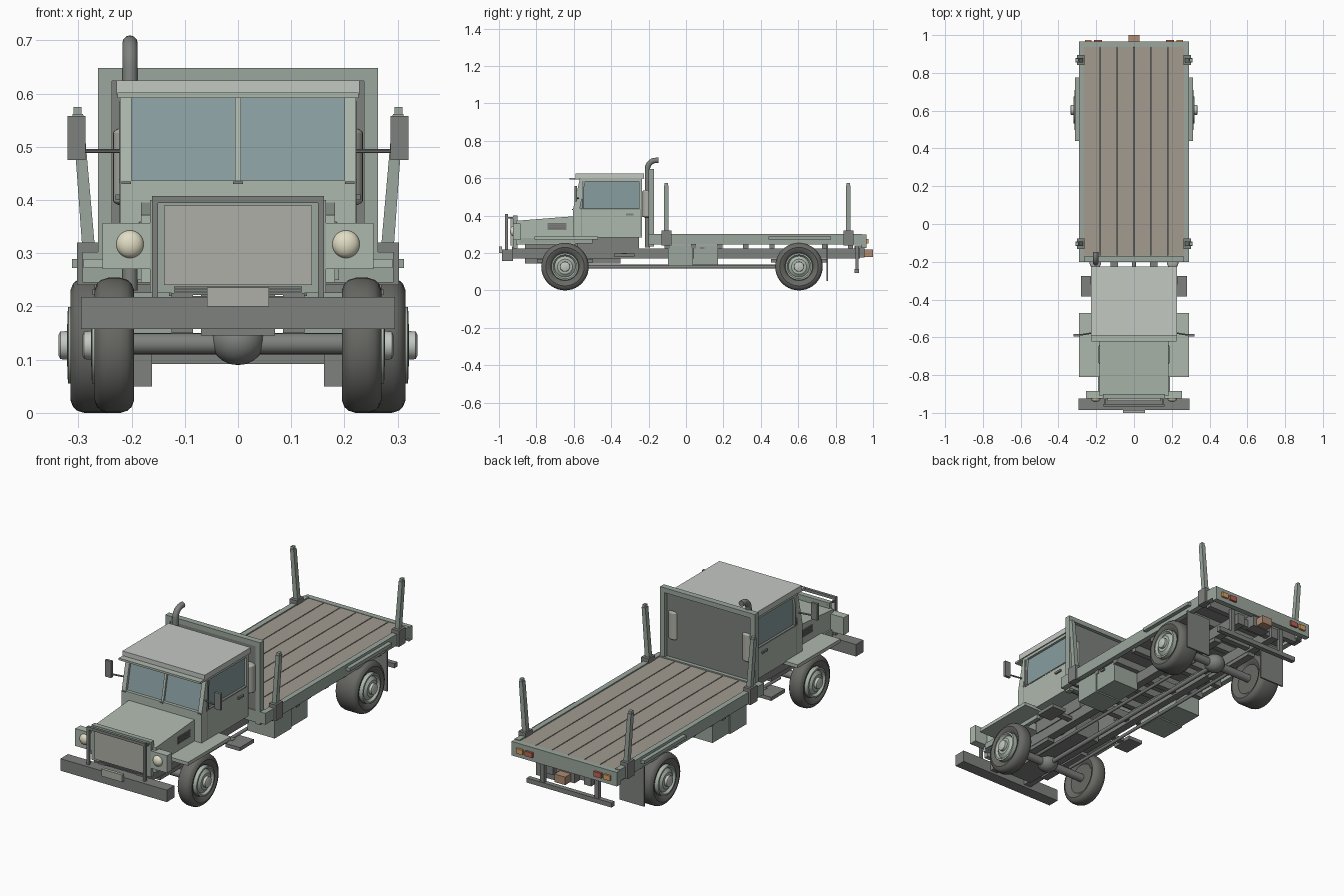
import bpy, bmesh, math
from mathutils import Vector

if "Cube" in bpy.data.objects:
    bpy.data.objects.remove(bpy.data.objects["Cube"])

def mat(name, r, g, b):
    m = bpy.data.materials.new(name)
    m.diffuse_color = (r, g, b, 1)
    m.use_nodes = True
    m.node_tree.nodes["Principled BSDF"].inputs["Base Color"].default_value = m.diffuse_color
    return m

BODY = mat("body_green", .42, .48, .42)
BED = mat("bed_green", .33, .39, .34)
PALE = mat("roof_grey", .55, .58, .54)
DARK = mat("dark_metal", .21, .22, .21)
TYRE = mat("rubber", .14, .14, .13)
GLASS = mat("glass", .25, .34, .35)
WOOD = mat("deck_wood", .36, .33, .28)
GRILLE = mat("grille_grey", .42, .43, .38)
CREAM = mat("lamp_cream", .75, .72, .55)
RED = mat("lamp_red", .5, .12, .08)
AMBER = mat("lamp_amber", .7, .36, .12)
RUST = mat("hitch_rust", .42, .26, .17)

def finish(name, bm, m, mirror=False, smooth=False):
    bmesh.ops.recalc_face_normals(bm, faces=bm.faces)
    me = bpy.data.meshes.new(name)
    bm.to_mesh(me)
    bm.free()
    me.materials.append(m)
    o = bpy.data.objects.new(name, me)
    bpy.context.collection.objects.link(o)
    if mirror:
        o.modifiers.new("mirror", 'MIRROR').use_mirror_merge = False
    if smooth:
        bpy.ops.object.select_all(action='DESELECT')
        o.select_set(True)
        bpy.context.view_layer.objects.active = o
        bpy.ops.object.shade_smooth_by_angle(angle=math.radians(35))
    return o

def prism(name, pts, a, b, m, axis='x', mirror=False):
    """Extrude a profile: (y,z) along x, or (x,z) along y."""
    bm = bmesh.new()
    put = (lambda p, d: (d, p[0], p[1])) if axis == 'x' else (lambda p, d: (p[0], d, p[1]))
    f = bm.faces.new([bm.verts.new(put(p, a)) for p in pts])
    r = bmesh.ops.extrude_face_region(bm, geom=[f])
    v = [g for g in r['geom'] if isinstance(g, bmesh.types.BMVert)]
    bmesh.ops.translate(bm, verts=v, vec=(b - a, 0, 0) if axis == 'x' else (0, b - a, 0))
    return finish(name, bm, m, mirror)

def box(name, x0, x1, y0, y1, z0, z1, m, mirror=False):
    return prism(name, [(y0, z0), (y1, z0), (y1, z1), (y0, z1)], x0, x1, m, 'x', mirror)

def tube(name, p, q, r, m, mirror=False, n=20):
    p, q = Vector(p), Vector(q)
    bm = bmesh.new()
    bmesh.ops.create_cone(bm, cap_ends=True, segments=n, radius1=r, radius2=r, depth=(q - p).length)
    rot = (q - p).to_track_quat('Z', 'Y').to_matrix()
    bmesh.ops.rotate(bm, verts=bm.verts, matrix=rot)
    bmesh.ops.translate(bm, verts=bm.verts, vec=(p + q) / 2)
    return finish(name, bm, m, mirror, True)

def lathe(name, prof, y, z, m):
    """Spin an (x, radius) profile about an x-axis line; mirrored."""
    bm = bmesh.new()
    vs = [bm.verts.new((x, y, z + r)) for x, r in prof]
    es = [bm.edges.new(e) for e in zip(vs, vs[1:])]
    bmesh.ops.spin(bm, geom=vs + es, cent=(0, y, z), axis=(1, 0, 0), angle=2 * math.pi, steps=40)
    bmesh.ops.remove_doubles(bm, verts=bm.verts, dist=1e-5)
    return finish(name, bm, m, True, True)

def ball(name, c, s, m, mirror=False):
    bm = bmesh.new()
    bmesh.ops.create_uvsphere(bm, u_segments=24, v_segments=14, radius=1)
    bmesh.ops.scale(bm, verts=bm.verts, vec=s)
    bmesh.ops.translate(bm, verts=bm.verts, vec=c)
    return finish(name, bm, m, mirror, True)

# Wheels and axles
for tag, y, xo in (("front", -.647, .27), ("rear", .604, .315)):
    xi, R = .195, .127
    arc = [(.016, .075), (.004, .09), (0, .103), (.005, .116), (.013, .123), (.026, R)]
    prof = [(xi + .016, 0)] + [(xi + d, r) for d, r in arc] + [(xo - d, r) for d, r in reversed(arc)] + [(xo - .016, 0)]
    lathe(tag + "_tyre", prof, y, R, TYRE)
    lathe(tag + "_rim", [(xo - .03, .074), (xo + .004, .072), (xo + .005, .064), (xo - .006, .056),
                         (xo + .006, .04), (xo + .006, 0)], y, R, BODY)
    lathe(tag + "_hub", [(xo, .027), (xo + .019, .026), (xo + .022, .02), (xo + .022, 0)], y, R, PALE)
    tube(tag + "_axle", (-.22, y, .13), (.22, y, .13), .02, DARK)
    ball(tag + "_differential", (0, y, .135), (.05, .05, .045), DARK)
    box(tag + "_leaf_spring", .085, .125, y - .15, y + .15, .15, .168, DARK, True)
tube("driveshaft", (0, -.62, .127), (0, .58, .127), .011, DARK)
tube("brake_rod", (.1, -.6, .125), (.1, .58, .125), .008, DARK, True)

# Chassis
box("frame_rail", .085, .125, -.93, .93, .17, .225, DARK, True)
for i, y in enumerate((-.88, -.45, -.15, .2, .45, .75, .9)):
    box(f"frame_crossmember_{i}", -.09, .09, y - .015, y + .015, .18, .22, DARK)
box("engine_block", -.07, .07, -.86, -.35, .145, .26, DARK)
box("front_bumper", -.295, .295, -.985, -.925, .158, .218, DARK)
box("number_plate", -.058, .058, -1, -.984, .2, .236, GRILLE)

# Hood, nose and front fenders
prism("hood", [(-.91, .245), (-.59, .245), (-.59, .397), (-.91, .372)], -.182, .182, BODY)
box("nose_panel", -.165, .165, -.925, -.9, .225, .4, BED)
box("grille", -.139, .139, -.938, -.92, .24, .39, GRILLE)
for i in range(3):
    box(f"nose_step_{i}", -.12, .12, -.93, -.9, .222 + i * .006, .226 + i * .006, DARK)
box("headlight_housing", .165, .255, -.925, -.885, .27, .357, BODY, True)
ball("headlight", (.203, -.924, .317), (.026, .018, .026), CREAM, True)
box("front_fender", .16, .29, -.81, -.47, .272, .289, BODY, True)
box("fender_skirt", .17, .19, -.89, -.5, .25, .28, BED, True)
box("hood_vent", .178, .185, -.74, -.64, .323, .36, DARK, True)
for i in range(4):
    box(f"vent_slat_{i}", .18, .187, -.735, -.645, .328 + i * .009, .331 + i * .009, TYRE, True)

# Brush guard
box("guard_post", .15, .162, -.967, -.953, .2, .408, DARK, True)
box("guard_top_bar", -.162, .162, -.967, -.953, .394, .408, DARK)
box("guard_stay", .15, .158, -.96, -.9, .385, .393, DARK, True)

# Cab
prism("cab_lower", [(-.605, .283), (-.235, .283), (-.235, .437), (-.605, .437)], -.222, .222, BODY)
prism("cab_windows", [(-.59, .435), (-.245, .435), (-.245, .6), (-.555, .6)], -.21, .21, GLASS)
prism("windscreen_pillar", [(-.604, .435), (-.568, .435), (-.535, .6), (-.567, .6)], .2, .222, BODY, 'x', True)
prism("windscreen_divider", [(-.6, .435), (-.57, .435), (-.54, .6), (-.566, .6)], -.006, .006, BODY)
box("rear_pillar", .19, .222, -.25, -.235, .435, .6, BODY, True)
box("cab_back", -.22, .22, -.245, -.235, .283, .6, DARK)
box("window_top_rail", .2, .222, -.565, -.24, .583, .6, BODY, True)
box("roof", -.228, .228, -.59, -.225, .597, .625, PALE)
box("sun_visor", -.226, .226, -.622, -.57, .592, .602, BODY)
box("window_sill_seal", .21, .2235, -.565, -.245, .433, .439, DARK, True)
box("window_front_seal", .21, .2235, -.557, -.549, .437, .585, DARK, True)
for sx in (-.21, 0, .21):
    box("windscreen_clip", sx - .009, sx + .009, -.609, -.6, .43, .435, DARK)
box("door_handle", .22, .23, -.32, -.28, .4, .41, DARK, True)
for y in (-.56, -.245):
    box("door_seam", .221, .2228, y - .002, y + .002, .29, .435, DARK, True)
box("cab_step", .2, .28, -.385, -.275, .18, .198, DARK, True)
box("step_bracket", .12, .21, -.345, -.315, .185, .2, DARK, True)
box("cab_mount", .085, .13, -.58, -.25, .22, .29, DARK, True)

# Mirrors
tube("mirror_arm", (.21, -.575, .492), (.3, -.59, .492), .004, DARK, True, 10)
box("mirror", .287, .32, -.596, -.582, .475, .558, DARK, True)

# Headboard, exhaust and stack canisters
box("headboard_post", .237, .263, -.2, -.17, .235, .648, BED, True)
box("headboard_top", -.263, .263, -.2, -.17, .624, .648, BED)
box("headboard_panel", -.24, .24, -.195, -.187, .24, .63, DARK)
tube("stack_canister", (.205, -.206, .4), (.205, -.206, .525), .03, GRILLE, True)
ball("canister_top", (.205, -.206, .525), (.03, .03, .012), GRILLE, True)
ball("canister_base", (.205, -.206, .4), (.03, .03, .012), GRILLE, True)
cu = bpy.data.curves.new("exhaust_pipe", 'CURVE')
cu.dimensions = '3D'
cu.bevel_depth, cu.bevel_resolution, cu.use_fill_caps = .0145, 4, True
sp = cu.splines.new('POLY')
path = [(-.206, .23), (-.206, .65)] + [(-.161 - .045 * math.cos(a), .65 + .045 * math.sin(a))
                                       for a in [math.pi / 2 * i / 8 for i in range(1, 9)]] + [(-.148, .695)]
sp.points.add(len(path) - 1)
for pt, (y, z) in zip(sp.points, path):
    pt.co = (-.203, y, z, 1)
cu.materials.append(DARK)
bpy.context.collection.objects.link(bpy.data.objects.new("exhaust_pipe", cu))

# Flat bed
for i in range(6):
    x = -.2675 + i * .0892
    box(f"deck_plank_{i}", x + .002, x + .0872, -.17, .938, .272, .296, WOOD)
box("deck_underlay", -.265, .265, -.17, .935, .262, .274, DARK)
box("bed_side_rail", .265, .292, -.19, .94, .245, .302, BED, True)
box("bed_front_rail", -.292, .292, -.2, -.168, .245, .302, BED)
box("tailboard", -.292, .292, .937, .965, .228, .298, BED)
for i in range(8):
    y = -.1 + i * .14
    box(f"bed_crossbeam_{i}", -.27, .27, y - .014, y + .014, .225, .264, DARK)
box("rear_fender", .21, .312, .44, .775, .272, .289, BED, True)

# Stakes in pockets
for tag, y in (("front", -.105), ("rear", .868)):
    box(tag + "_stake_pocket", .263, .303, y - .027, y + .027, .24, .32, DARK, True)
    prism(tag + "_stake", [(.268, .3), (.292, .3), (.311, .562), (.291, .562)], y - .012, y + .012, BED, 'y', True)
    box(tag + "_stake_cap", .294, .309, y - .009, y + .009, .56, .575, BED, True)

# Storage boxes, mud flaps, underrun bar
box("storage_box_front", .12, .27, -.095, .038, .13, .24, BED, True)
box("storage_box_rear", .12, .266, .04, .17, .135, .24, BED, True)
box("box_latch", .266, .273, .075, .1, .222, .232, DARK, True)
box("mud_flap", .162, .3, .752, .76, .05, .25, DARK, True)
box("underrun_bar", -.235, .235, .902, .926, .092, .115, DARK)
box("underrun_post", .14, .162, .905, .923, .11, .24, DARK, True)

# Tail lamps and tow hitch
box("amber_lamp", .225, .26, .962, .975, .25, .275, AMBER, True)
box("red_lamp", .17, .212, .962, .975, .25, .275, RED, True)
box("tow_hitch", -.03, .03, .95, 1, .178, .218, RUST)
box("hitch_mount", -.05, .05, .9, .955, .175, .24, DARK)
